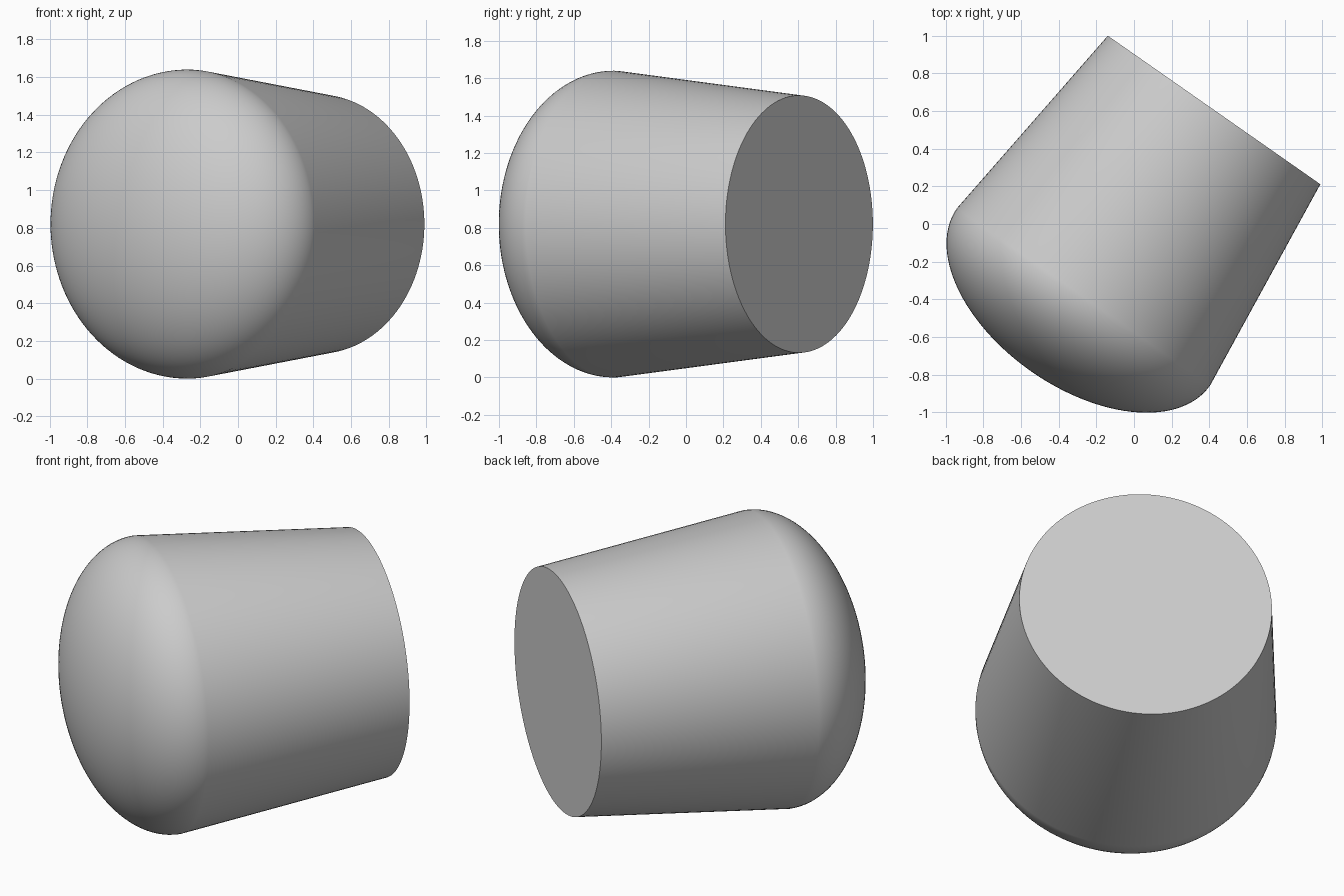
import bpy, bmesh
from math import pi, sin, cos, radians
from mathutils import Vector

cube = bpy.data.objects.get("Cube")
if cube:
    bpy.data.objects.remove(cube, do_unlink=True)

# Plain grey material
grey = bpy.data.materials.new("light_grey")
grey.use_nodes = True
colour = (0.6, 0.6, 0.6, 1)
grey.diffuse_color = colour
grey.node_tree.nodes["Principled BSDF"].inputs["Base Color"].default_value = colour

# Main dimensions along the axis, from the flat end to the dome
END_RADIUS, RIM_RADIUS = 0.688, 0.82
BODY_LENGTH, DOME_HEIGHT = 1.21, 0.483
DOME_STEPS, SEGMENTS = 32, 128

# Half profile: flat end, tapered side, elliptical dome
profile = [(0, 0), (END_RADIUS, 0)]
for i in range(DOME_STEPS + 1):
    a = pi / 2 * i / DOME_STEPS
    profile.append((RIM_RADIUS * cos(a), BODY_LENGTH + DOME_HEIGHT * sin(a)))

# Turn the profile around its axis
bm = bmesh.new()
verts = [bm.verts.new((r, 0, z)) for r, z in profile]
edges = [bm.edges.new(pair) for pair in zip(verts, verts[1:])]
bmesh.ops.spin(bm, geom=verts + edges, cent=(0, 0, 0), axis=(0, 0, 1),
               angle=2 * pi, steps=SEGMENTS)
bmesh.ops.remove_doubles(bm, verts=bm.verts, dist=0.0001)
bmesh.ops.recalc_face_normals(bm, faces=bm.faces)
mesh = bpy.data.meshes.new("domed_plug")
bm.to_mesh(mesh)
bm.free()
mesh.materials.append(grey)

# Lay the plug on its side, dome pointing to the front right
plug = bpy.data.objects.new("domed_plug", mesh)
bpy.context.collection.objects.link(plug)
plug.location = (0.425, 0.605, RIM_RADIUS)
plug.rotation_euler = Vector((-0.573, -0.82, 0)).to_track_quat('Z', 'Y').to_euler()

bpy.ops.object.select_all(action='DESELECT')
plug.select_set(True)
bpy.context.view_layer.objects.active = plug
bpy.ops.object.shade_smooth_by_angle(angle=radians(30))
